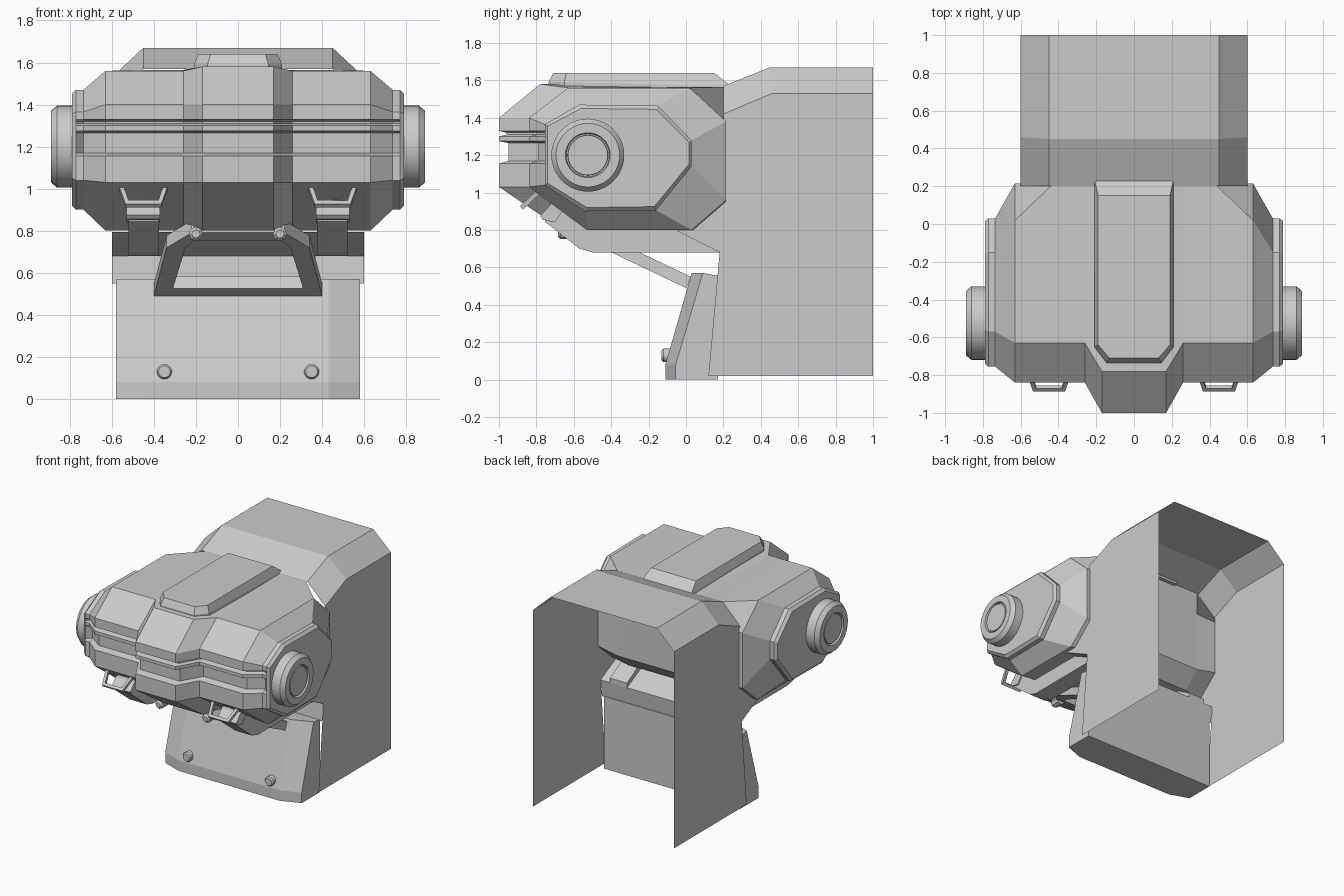
import bpy, bmesh, math
from mathutils import Vector

if "Cube" in bpy.data.objects:
    bpy.data.objects.remove(bpy.data.objects["Cube"])


def make(name, verts, faces, mirror=False):
    me = bpy.data.meshes.new(name)
    me.from_pydata([tuple(v) for v in verts], [], faces)
    bm = bmesh.new()
    bm.from_mesh(me)
    bmesh.ops.recalc_face_normals(bm, faces=bm.faces)
    bm.to_mesh(me)
    bm.free()
    ob = bpy.data.objects.new(name, me)
    bpy.context.collection.objects.link(ob)
    if mirror:
        ob.modifiers.new("Mirror", 'MIRROR')
    return ob


def loft(name, rings, caps=True, closed=True, mirror=False):
    n = len(rings[0])
    verts = [v for r in rings for v in r]
    faces = []
    for i in range(len(rings) - 1):
        for j in range(n if closed else n - 1):
            k = (j + 1) % n
            faces.append((i * n + j, i * n + k, (i + 1) * n + k, (i + 1) * n + j))
    if caps:
        faces += [tuple(range(n)), tuple(range((len(rings) - 1) * n, len(rings) * n))]
    return make(name, verts, faces, mirror)


def prism(name, profile, x0, x1, mirror=False):
    """Side profile (y, z) extruded along x."""
    return loft(name, [[(x, y, z) for y, z in profile] for x in (x0, x1)], mirror=mirror)


def frame(name, outer, inner, origin, v_dir, thick, closed, mirror=False):
    """Flat bar following outer/inner outlines in the plane of x and v_dir."""
    o, v = Vector(origin), Vector(v_dir).normalized()
    nrm = Vector((1, 0, 0)).cross(v) * thick
    rings = []
    for (a, b), (c, d) in zip(outer, inner):
        p, q = o + Vector((a, 0, 0)) + v * b, o + Vector((c, 0, 0)) + v * d
        rings.append([p, q, q + nrm, p + nrm])
    if closed:
        rings.append(rings[0])
    return loft(name, rings, caps=not closed, mirror=mirror)


# Main head: side sections lofted across x, with grooves around the front
def section(x, yf, top, zu, zl, bottom, back, g=1.0):
    groove = [(0, zu), (0, 1.33), (.04, 1.32), (.04, 1.31), (0, 1.30), (0, 1.275),
              (.05, 1.265), (.05, 1.17), (0, 1.155), (0, zl)]
    pts = [top] + [(yf + d * g, z) for d, z in groove] + [bottom] + back
    return [(x, y, z) for y, z in pts]


inner_back = [(.08, .8), (.21, .92), (.21, 1.39), (.21, 1.565)]
edge_back = [(.03, .8), (.215, .96), (.215, 1.38), (.02, 1.56)]
plate_back = [(-.16, .905), (.03, 1.14), (.03, 1.28), (-.15, 1.465)]
cap_back = [(-.17, .925), (.015, 1.15), (.015, 1.27), (-.16, 1.445)]
half = [
    section(.17, -1, (-.78, 1.58), 1.40, 1.03, (-.66, .8), inner_back),
    section(.26, -.84, (-.63, 1.56), 1.40, 1.03, (-.5, .8), inner_back),
    section(.43, -.84, (-.63, 1.56), 1.40, 1.03, (-.5, .8), inner_back),
    section(.63, -.84, (-.63, 1.56), 1.40, 1.03, (-.53, .8), edge_back),
    section(.735, -.755, (-.57, 1.47), 1.365, 1.04, (-.54, .9), plate_back, .8),
    section(.77, -.755, (-.57, 1.47), 1.365, 1.04, (-.54, .9), plate_back, 0),
    section(.79, -.74, (-.56, 1.45), 1.355, 1.05, (-.53, .92), cap_back, 0),
]
loft("head", [[(-x, y, z) for x, y, z in s] for s in reversed(half)] + half)

# Roof hatch
base = [(-.21, .24), (-.21, -.65), (-.145, -.735), (.145, -.735), (.21, -.65), (.21, .24)]
lid = [(-.19, .15), (-.19, -.64), (-.13, -.71), (.13, -.71), (.19, -.64), (.19, .15)]
loft("roof_hatch", [[(x, y, 1.55) for x, y in base],
                    [(x, y, 1.57 if y > 0 else 1.59) for x, y in base],
                    [(x, y, 1.64) for x, y in lid]])

# Round side pods, turned about the x axis
N = 40
pod = [(.195, .76), (.195, .86), (.17, .89), (.12, .89), (.115, .872), (.108, .872), (.106, .885)]
rings = [[(x, -.525 + r * math.cos(2 * math.pi * i / N), 1.2 + r * math.sin(2 * math.pi * i / N))
          for i in range(N)] for r, x in pod]
pods = loft("side_pod", rings, mirror=True)
bpy.context.view_layer.objects.active = pods
pods.select_set(True)
bpy.ops.object.shade_smooth_by_angle(angle=math.radians(30))
pods.select_set(False)

# Rear shell, open at the back and underneath
def shell_ring(ys, zs):
    r = list(zip((.6, .6, .6, .45), ys, zs))
    return r + [(-x, y, z) for x, y, z in reversed(r)]


loft("rear_shell", [shell_ring((.12, .18, .2, .2), (.02, .68, 1.42, 1.57)),
                    shell_ring((.46, .46, .46, .45), (.02, .68, 1.53, 1.67)),
                    shell_ring((1, 1, 1, 1), (.02, .68, 1.53, 1.67))],
     caps=False, closed=False)

# Neck: sloped underside, short wall and side cheeks
neck = [(x, y, z) for x in (-.6, .6) for y, z in ((-.05, .795), (.18, .68), (.165, .55), (.19, 1.05))]
make("neck", neck, [(0, 1, 5, 4), (1, 2, 6, 5), (0, 1, 3), (4, 5, 7)])

# Lower apron with bowed front
def apron_ring(yc, ye, yb, z, zb):
    return [(-.58, yb, zb), (-.58, ye, z), (-.43, yc, z), (.43, yc, z), (.58, ye, z), (.58, yb, zb)]


loft("apron", [apron_ring(-.11, -.055, .17, 0, 0), apron_ring(-.11, -.055, .17, .08, .08),
               apron_ring(.03, .09, .17, .57, .555)])

# Apron bolts
bolt = []
for r, d in ((.036, 0), (.036, .035), (.028, .045)):
    bolt.append([(.35 + r * math.cos(math.pi * i / 8), -.085 - d, .13 + r * math.sin(math.pi * i / 8))
                 for i in range(16)])
loft("apron_bolt", bolt, mirror=True)

# Central under-frame sloping up to the chin
outer = [(.4, 0), (.34, .53), (.22, .70)]
inner = [(.31, .08), (.25, .53), (.21, .61)]
flip = lambda pts: [(-a, b) for a, b in reversed(pts)]
frame("under_frame", outer + flip(outer), inner + flip(inner),
      (0, 0, .49), (0, -.903, .431), -.065, True)

# Knobs on the under-frame
knob = [[(.2 + r * math.cos(math.pi * i / 4), -.65 + d, .785 + r * math.sin(math.pi * i / 4))
         for i in range(8)] for r, d in ((.02, -.035), (.034, -.02), (.034, .05))]
loft("frame_knob", knob, mirror=True)

# Struts running under the head, with a tab at the front end
prism("under_strut", [(-.72, .95), (-.755, .845), (-.57, .70), (-.5, .68), (.18, .68),
                      (.18, .715), (.05, .79), (-.4, .84)], .375, .52, True)
prism("strut_tab", [(-.72, .94), (-.78, .875), (-.765, .855), (-.70, .84), (-.66, .90)], .37, .53, True)

# Chin hooks
frame("chin_hook", [(-.115, 0), (-.085, .12), (.085, .12), (.115, 0)],
      [(-.093, 0), (-.07, .098), (.07, .098), (.093, 0)],
      (.45, -.80, 1.01), (0, -.09, -.085), .025, False, True)
